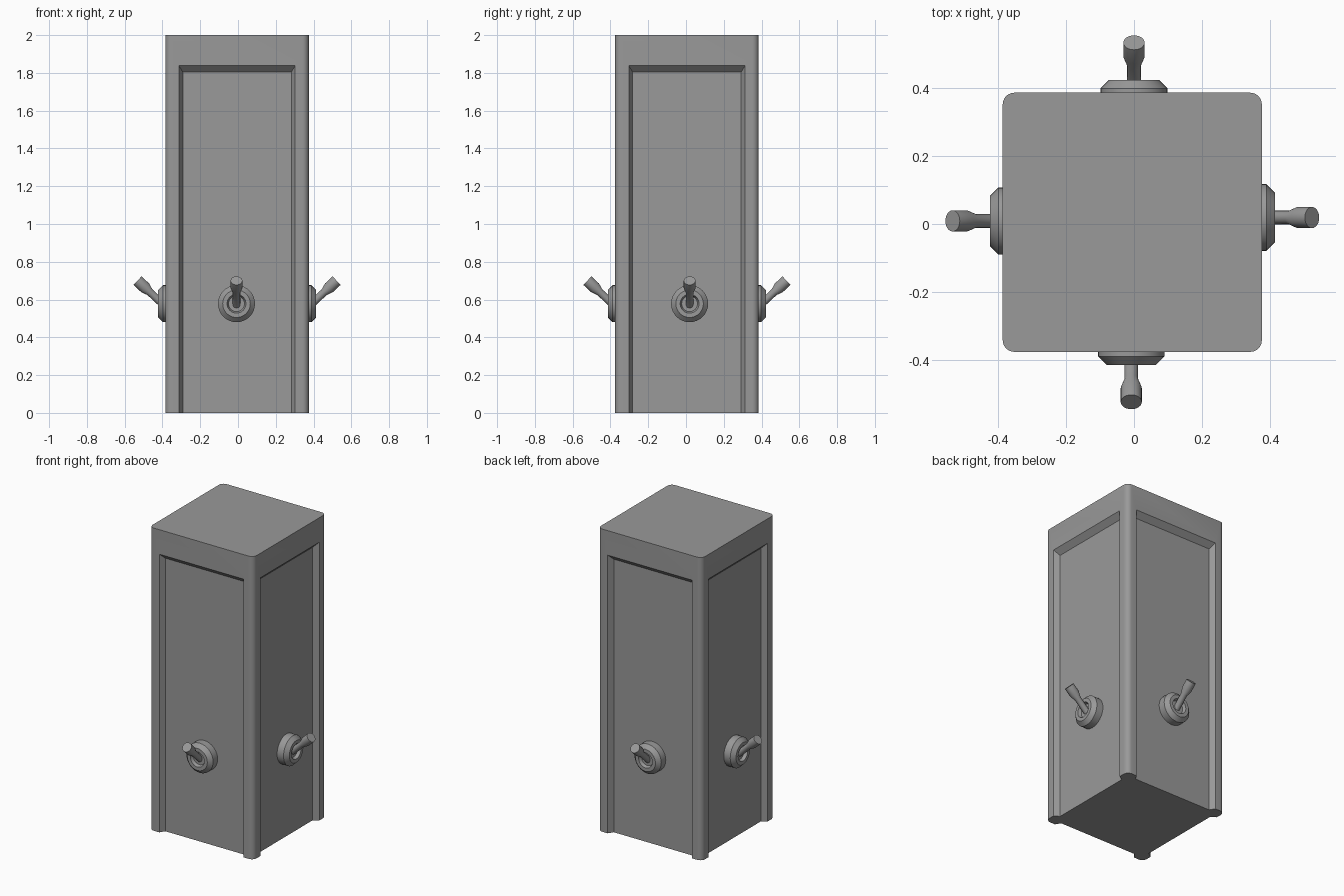
import bpy, bmesh
from math import pi, cos, sin, radians
from mathutils import Matrix, Vector

if "Cube" in bpy.data.objects:
    bpy.data.objects.remove(bpy.data.objects["Cube"], do_unlink=True)

HALF, HEIGHT = 0.38, 2.0            # pillar half width and height
CENTRE = Vector((-0.005, 0.005, 0))
DEPTH = 0.034                       # panel recess depth
SWITCH_Z = 0.578

grey = bpy.data.materials.new("plain grey")
grey.use_nodes = True
COLOUR = (0.32, 0.32, 0.32, 1)
grey.diffuse_color = COLOUR
grey.node_tree.nodes["Principled BSDF"].inputs["Base Color"].default_value = COLOUR


def make_object(name, bm, matrix=Matrix()):
    bmesh.ops.recalc_face_normals(bm, faces=bm.faces[:])
    mesh = bpy.data.meshes.new(name)
    bm.to_mesh(mesh)
    bm.free()
    mesh.transform(matrix)
    mesh.materials.append(grey)
    obj = bpy.data.objects.new(name, mesh)
    bpy.context.collection.objects.link(obj)
    return obj


def select_only(obj):
    bpy.ops.object.select_all(action="DESELECT")
    obj.select_set(True)
    bpy.context.view_layer.objects.active = obj


def smooth(obj):
    select_only(obj)
    bpy.ops.object.shade_smooth_by_angle(angle=radians(30))


def lathe(name, profile, matrix, sides=32):
    """Spin (radius, height) points around z; radius 0 closes an end."""
    bm = bmesh.new()
    verts = [bm.verts.new((r, 0, h)) for r, h in profile]
    edges = [bm.edges.new(pair) for pair in zip(verts, verts[1:])]
    bmesh.ops.spin(bm, geom=verts + edges, cent=(0, 0, 0), axis=(0, 0, 1),
                   angle=2 * pi, steps=sides)
    bmesh.ops.remove_doubles(bm, verts=bm.verts[:], dist=1e-5)
    obj = make_object(name, bm, matrix)
    smooth(obj)
    return obj


# Pillar with rounded upright corners
bm = bmesh.new()
bmesh.ops.create_cube(bm, size=1, matrix=Matrix.Translation(CENTRE + Vector((0, 0, HEIGHT / 2)))
                      @ Matrix.Diagonal((2 * HALF, 2 * HALF, HEIGHT, 1)))
uprights = [e for e in bm.edges if abs(e.verts[0].co.z - e.verts[1].co.z) > 1]
bmesh.ops.bevel(bm, geom=uprights, offset=0.034, segments=6, profile=0.5, affect="EDGES")
pillar = make_object("pillar", bm)


def panel_cutter(turn):
    """Wedge that opens outwards, for one recessed panel."""
    bm = bmesh.new()
    rings = []
    for depth in (HALF - DEPTH, HALF + DEPTH):
        grow = (depth - HALF + DEPTH) / DEPTH
        w, top = 0.287 + 0.021 * grow, 1.804 + 0.034 * grow
        rings.append([bm.verts.new((x, -depth, z))
                      for x, z in ((-w, -0.1), (w, -0.1), (w, top), (-w, top))])
    inner, outer = rings
    bm.faces.new(inner)
    bm.faces.new(outer)
    for i in range(4):
        j = (i + 1) % 4
        bm.faces.new((inner[i], inner[j], outer[j], outer[i]))
    cutter = make_object("panel_cutter", bm, Matrix.Translation(CENTRE) @ turn)
    cutter.hide_render = True
    return cutter


# Collar with a conical socket, and a flared lever
COLLAR = [(0, -DEPTH - 0.01), (0.098, -DEPTH - 0.01), (0.098, 0.013), (0.073, 0.038),
          (0.05, 0.038), (0.042, 0.018), (0, 0.018)]
LEVER = [(0, 0), (0.02, 0), (0.02, 0.1), (0.031, 0.135), (0.031, 0.19), (0, 0.19)]

# Sides in turning order, each with its small sideways offset
SIDES = [("front", -0.003), ("left", 0.014), ("back", -0.005), ("right", -0.004)]
for i, (side, shift) in enumerate(SIDES):
    turn = Matrix.Rotation(i * pi / 2, 4, "Z")
    cutter = panel_cutter(turn)
    select_only(pillar)
    cut = pillar.modifiers.new("panel", "BOOLEAN")
    cut.operation, cut.solver, cut.object = "DIFFERENCE", "EXACT", cutter
    bpy.ops.object.modifier_apply(modifier=cut.name)
    bpy.data.objects.remove(cutter, do_unlink=True)

    mount = (Matrix.Translation(CENTRE) @ turn
             @ Matrix.Translation((shift, -HALF, SWITCH_Z)))
    lathe(side + "_switch_collar", COLLAR, mount @ Matrix.Rotation(pi / 2, 4, "X"))
    # Lever leans out and up; its tip sets the overall reach
    tilt = radians(47)
    base = Vector((0, -0.147 + 0.19 * sin(tilt), 0.122 - 0.19 * cos(tilt)))
    lathe(side + "_switch_lever", LEVER,
          mount @ Matrix.Translation(base) @ Matrix.Rotation(tilt, 4, "X"), 24)

smooth(pillar)
